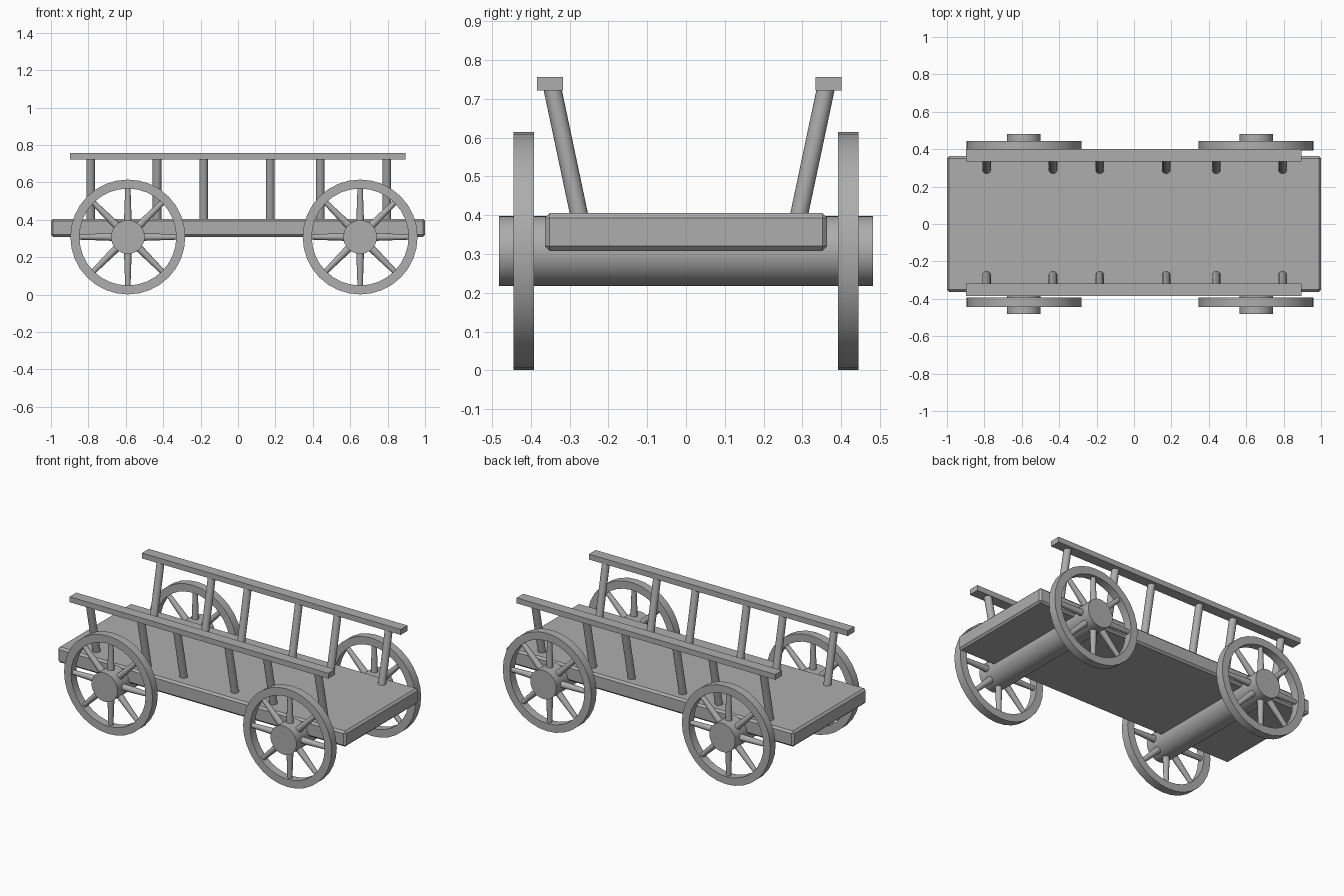
import bpy, bmesh, math
from mathutils import Vector, Matrix

cube = bpy.data.objects.get("Cube")
if cube:
    bpy.data.objects.remove(cube, do_unlink=True)

GREY = (0.42, 0.42, 0.42, 1)
mat = bpy.data.materials.new("plain_grey")
mat.use_nodes = True
mat.diffuse_color = GREY
mat.node_tree.nodes["Principled BSDF"].inputs["Base Color"].default_value = GREY


def finish(name, bm, smooth=False):
    bmesh.ops.recalc_face_normals(bm, faces=bm.faces)
    mesh = bpy.data.meshes.new(name)
    bm.to_mesh(mesh)
    bm.free()
    mesh.materials.append(mat)
    obj = bpy.data.objects.new(name, mesh)
    bpy.context.collection.objects.link(obj)
    if smooth:
        bpy.ops.object.select_all(action="DESELECT")
        obj.select_set(True)
        bpy.context.view_layer.objects.active = obj
        bpy.ops.object.shade_smooth_by_angle(angle=math.radians(35))


def add_rod(bm, start, end, r1, r2, sides):
    start, end = Vector(start), Vector(end)
    axis = end - start
    turn = axis.to_track_quat("Z", "Y").to_matrix().to_4x4()
    bmesh.ops.create_cone(bm, cap_ends=True, segments=sides, radius1=r1, radius2=r2,
                          depth=axis.length,
                          matrix=Matrix.Translation((start + end) / 2) @ turn)


def box(name, centre, size, bevel=0):
    bm = bmesh.new()
    bmesh.ops.create_cube(bm, size=1,
                          matrix=Matrix.Translation(centre) @ Matrix.Diagonal((*size, 1)))
    if bevel:
        bmesh.ops.bevel(bm, geom=bm.edges[:], offset=bevel, segments=1,
                        profile=0.5, affect="EDGES")
    finish(name, bm)


# Flat bed with chamfered edges
box("bed", (0, 0, 0.357), (2, 0.727, 0.097), 0.012)

# Side racks: leaning posts under a top rail
RACK_Y = 0.008
for side, label in ((-1, "right"), (1, "left")):
    box(label + "_rail", (-0.002, RACK_Y + side * 0.359, 0.739), (1.795, 0.067, 0.034))
    bm = bmesh.new()
    for x in (-0.788, -0.433, -0.183, 0.172, 0.44, 0.795):
        add_rod(bm, (x, RACK_Y + side * 0.279, 0.38),
                (x, RACK_Y + side * 0.354, 0.735), 0.023, 0.023, 16)
    finish(label + "_posts", bm, True)

# Axles and spoked wheels
HUB_Z, RIM, INNER = 0.308, 0.307, 0.259
for x, end in ((-0.589, "rear"), (0.653, "front")):
    bm = bmesh.new()
    add_rod(bm, (x, -0.482, HUB_Z), (x, 0.482, HUB_Z), 0.09, 0.09, 32)
    finish(end + "_axle", bm, True)

    for side, label in ((-1, "right"), (1, "left")):
        y = side * 0.418
        # Rim: a rectangle spun around the axle
        bm = bmesh.new()
        corners = [bm.verts.new((x + r, y + d, HUB_Z)) for r, d in
                   ((INNER, -0.026), (RIM, -0.026), (RIM, 0.026), (INNER, 0.026))]
        edges = [bm.edges.new((corners[i], corners[(i + 1) % 4])) for i in range(4)]
        bmesh.ops.spin(bm, geom=corners + edges, cent=(x, y, HUB_Z), axis=(0, 1, 0),
                       angle=math.tau, steps=32, use_duplicate=False)
        bmesh.ops.remove_doubles(bm, verts=bm.verts, dist=0.0005)
        finish(f"{end}_{label}_rim", bm, True)

        # Eight tapered spokes
        bm = bmesh.new()
        for i in range(8):
            a = i * math.tau / 8
            out = Vector((math.cos(a), 0, math.sin(a)))
            hub = Vector((x, y, HUB_Z))
            add_rod(bm, hub + out * 0.07, hub + out * 0.27, 0.021, 0.014, 12)
        finish(f"{end}_{label}_spokes", bm, True)
